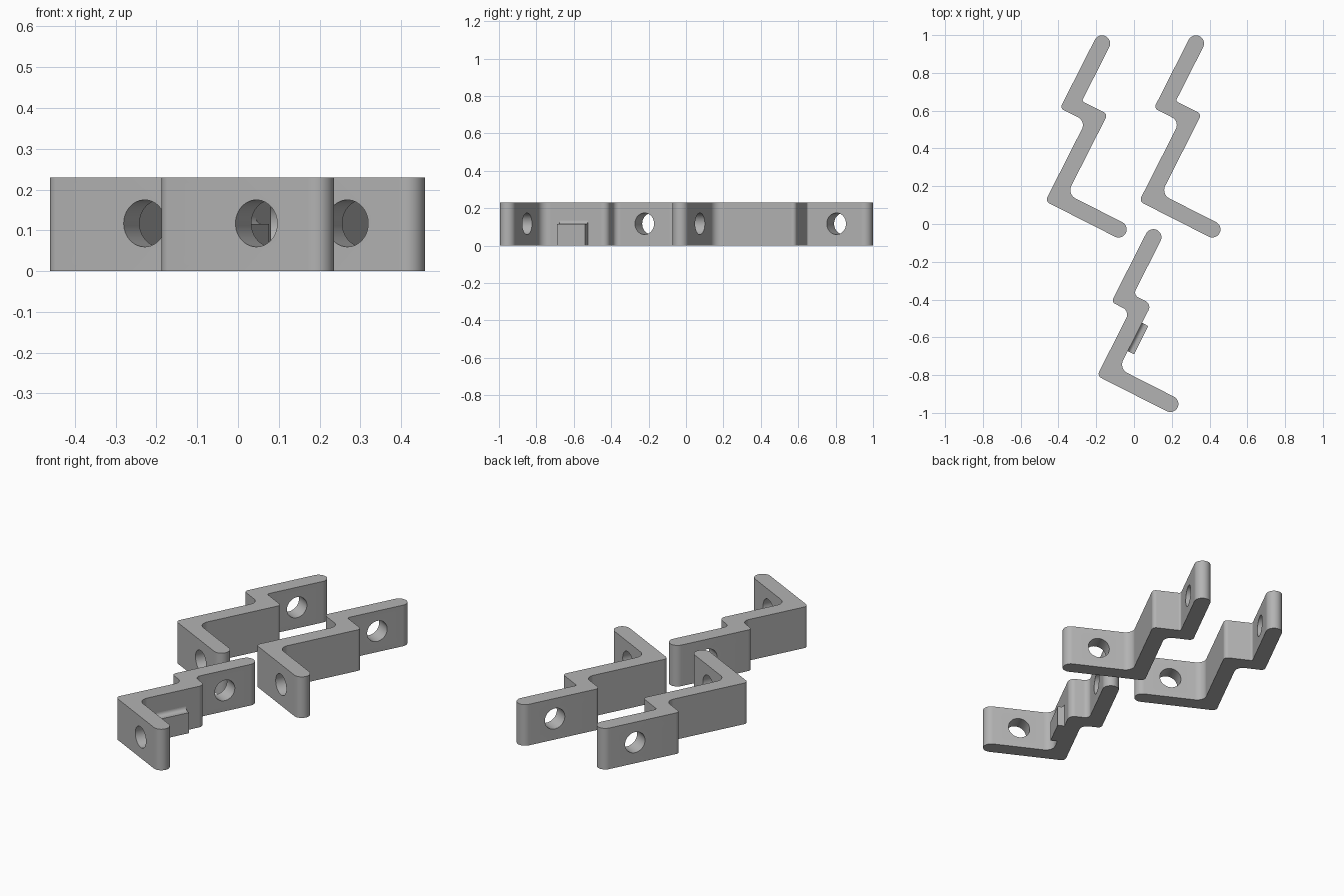
import bpy, bmesh, math
from mathutils import Vector, Matrix

if "Cube" in bpy.data.objects:
    bpy.data.objects.remove(bpy.data.objects["Cube"])

H = 0.043          # half thickness of the strip
TALL = 0.23        # strip width (height above ground)
HOLE_R, HOLE_Z = 0.0575, 0.117
TURN = math.radians(-26.9)

gray = bpy.data.materials.new("gray_plastic")
gray.diffuse_color = (0.45, 0.45, 0.45, 1)
gray.use_nodes = True
gray.node_tree.nodes["Principled BSDF"].inputs["Base Color"].default_value = gray.diffuse_color


def rounded(corners, steps=10):
    """Round each (x, y, radius) right-angle corner of a closed outline."""
    out, n = [], len(corners)
    for i, (x, y, r) in enumerate(corners):
        p = Vector((x, y))
        a = (Vector(corners[i - 1][:2]) - p).normalized()
        b = (Vector(corners[(i + 1) % n][:2]) - p).normalized()
        c = p + (a + b) * r
        for k in range(steps + 1):
            t = k / steps * math.pi / 2
            q = c - b * r * math.cos(t) - a * r * math.sin(t)
            if not out or (q - out[-1]).length > 1e-5:
                out.append(q)
    return out


def finish(name, bm, origin):
    bmesh.ops.recalc_face_normals(bm, faces=bm.faces)
    mesh = bpy.data.meshes.new(name)
    bm.to_mesh(mesh)
    bm.free()
    ob = bpy.data.objects.new(name, mesh)
    bpy.context.collection.objects.link(ob)
    ob.location = (*origin, 0)
    ob.rotation_euler.z = TURN
    mesh.materials.append(gray)
    bpy.context.view_layer.update()
    return ob


def extrude(bm, points, vec):
    face = bm.faces.new([bm.verts.new(p) for p in points])
    res = bmesh.ops.extrude_face_region(bm, geom=[face])
    verts = [v for v in res["geom"] if isinstance(v, bmesh.types.BMVert)]
    bmesh.ops.translate(bm, verts=verts, vec=vec)


def activate(ob):
    bpy.ops.object.select_all(action="DESELECT")
    ob.select_set(True)
    bpy.context.view_layer.objects.active = ob


def bracket(name, origin, foot, mid, jog, arm, r_out, r_in, r_top):
    """Zigzag strip: foot, middle run, sideways jog and upper arm."""
    top = mid + arm + H
    outline = rounded([
        (-H, -H, 0.025), (foot + H, -H, H), (foot + H, H, H), (H, H, 0.05),
        (H, mid + H, r_out), (H - jog, mid + H, r_top),
        (H - jog, top, H), (-H - jog, top, H),
        (-H - jog, mid - H, 0.022), (-H, mid - H, r_in)])
    bm = bmesh.new()
    extrude(bm, [(p.x, p.y, 0) for p in outline], (0, 0, TALL))
    ob = finish(name, bm, origin)

    # screw holes through the foot and the upper arm
    bm = bmesh.new()
    for pos, axis in (((0.227, 0, HOLE_Z), "X"),
                      ((-jog, mid + 0.215, HOLE_Z), "Y")):
        m = Matrix.Translation(pos) @ Matrix.Rotation(math.pi / 2, 4, axis)
        bmesh.ops.create_cone(bm, cap_ends=True, segments=48, radius1=HOLE_R,
                              radius2=HOLE_R, depth=0.16, matrix=m)
    cutter = finish("hole_cutter", bm, origin)
    cutter.hide_render = True
    activate(ob)
    mod = ob.modifiers.new("holes", "BOOLEAN")
    mod.object, mod.operation, mod.solver = cutter, "DIFFERENCE", "EXACT"
    bpy.ops.object.modifier_apply(modifier=mod.name)
    bpy.data.objects.remove(cutter)
    bpy.ops.object.shade_smooth_by_angle(angle=math.radians(30))


# two long brackets side by side, one shorter bracket in front
for name, x in (("left_bracket", -0.412), ("right_bracket", 0.085)):
    bracket(name, (x, 0.139), 0.37, 0.475, 0.153, 0.363, 0.022, 0.045, 0.012)
short_origin, short_mid = (-0.138, -0.785), 0.383
bracket("front_bracket", short_origin, 0.37, short_mid, 0.109, 0.363,
        0.035, 0.04, 0.03)

# small stop block on the short bracket, with a concave top blending to the wall
REACH, LOW, HIGH = 0.037, 0.115, 0.135
profile = [(H - 0.01, 0), (H + REACH, 0), (H + REACH, LOW)]
for k in range(9):
    t = k / 8 * math.pi / 2
    profile.append((H + 0.02 * (1 - math.sin(t)), HIGH - 0.02 * math.cos(t)))
profile.append((H - 0.01, HIGH))
bm = bmesh.new()
extrude(bm, [(x, short_mid - 0.236, z) for x, z in profile], (0, 0.168, 0))
block = finish("stop_block", bm, short_origin)
activate(block)
bpy.ops.object.shade_smooth_by_angle(angle=math.radians(30))
